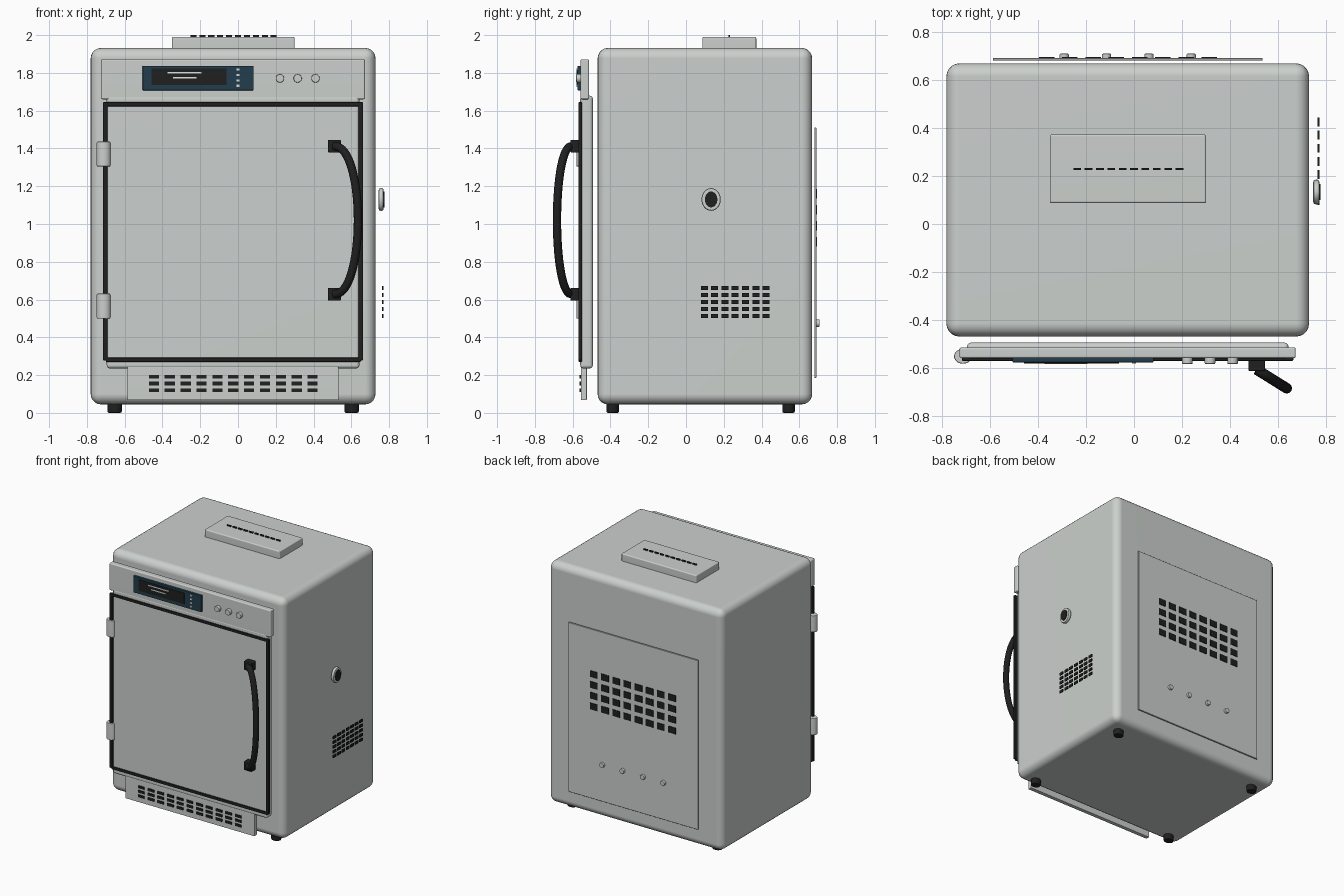
import bpy, bmesh, math
from mathutils import Matrix, Vector

cube = bpy.data.objects.get("Cube")
if cube:
    bpy.data.objects.remove(cube, do_unlink=True)


def material(name, rgb):
    m = bpy.data.materials.new(name)
    m.use_nodes = True
    col = (*rgb, 1)
    m.diffuse_color = col
    m.node_tree.nodes["Principled BSDF"].inputs["Base Color"].default_value = col
    return m


STEEL = material("steel grey", (0.60, 0.63, 0.61))
BLACK = material("black", (0.014, 0.014, 0.014))
TEAL = material("dark teal", (0.016, 0.047, 0.072))
WHITE = material("white", (0.75, 0.78, 0.78))


def finish(name, bm, mat, bevel=0.0, segments=3):
    if bevel:
        sharp = [e for e in bm.edges if e.calc_face_angle(0) > 1]
        bmesh.ops.bevel(bm, geom=sharp, offset=bevel, segments=segments,
                        profile=0.5, affect='EDGES', clamp_overlap=True)
    me = bpy.data.meshes.new(name)
    bm.to_mesh(me)
    bm.free()
    ob = bpy.data.objects.new(name, me)
    bpy.context.collection.objects.link(ob)
    me.materials.append(mat)
    bpy.ops.object.select_all(action='DESELECT')
    ob.select_set(True)
    bpy.context.view_layer.objects.active = ob
    bpy.ops.object.shade_smooth_by_angle(angle=math.radians(35))
    if bevel:
        ob.modifiers.new("weighted_normals", 'WEIGHTED_NORMAL').keep_sharp = True
    return ob


def add_box(bm, centre, size):
    bmesh.ops.create_cube(bm, size=1, matrix=Matrix.Translation(centre) @ Matrix.Diagonal((*size, 1)))


def box(name, xs, ys, zs, mat, bevel=0.0, segments=3):
    bm = bmesh.new()
    spans = (xs, ys, zs)
    add_box(bm, [(a + b) / 2 for a, b in spans], [b - a for a, b in spans])
    return finish(name, bm, mat, bevel, segments)


def slots(name, spans, counts, size, mat=BLACK):
    """Grid of small plates; spans run between first and last centres."""
    bm = bmesh.new()
    axes = [[a + (b - a) * i / max(n - 1, 1) for i in range(n)]
            for (a, b), n in zip(spans, counts)]
    for x in axes[0]:
        for y in axes[1]:
            for z in axes[2]:
                add_box(bm, (x, y, z), size)
    return finish(name, bm, mat)


def cylinder(name, centre, radii, depth, axis, mat, bevel=0.0):
    """Elliptical cylinder; radii are given along the two cross axes."""
    bm = bmesh.new()
    turn = {'X': Matrix.Rotation(math.pi / 2, 4, 'Y'),
            'Y': Matrix.Rotation(math.pi / 2, 4, 'X'),
            'Z': Matrix.Identity(4)}[axis]
    a, b = radii
    scale = {'X': (1, a, b), 'Y': (a, 1, b), 'Z': (a, b, 1)}[axis]
    bmesh.ops.create_cone(bm, cap_ends=True, segments=32, radius1=1, radius2=1, depth=depth,
                          matrix=Matrix.Translation(centre) @ Matrix.Diagonal((*scale, 1)) @ turn)
    return finish(name, bm, mat, bevel, 2)


# Cabinet and feet
box("cabinet", (-0.78, 0.728), (-0.468, 0.668), (0.045, 1.932), STEEL, 0.055, 5)
for side, x in (("right", -0.653), ("left", 0.602)):
    for end, y in (("front", -0.388), ("back", 0.543)):
        cylinder(f"{end}_{side}_foot", (x, y, 0.026), (0.038, 0.033), 0.052, 'Z', BLACK, 0.008)

# Top vent
box("top_vent_cover", (-0.35, 0.30), (0.087, 0.372), (1.925, 1.99), STEEL, 0.008)
slots("top_vent_slots", ((-0.236, 0.189), (0.229, 0.229), (1.992, 1.992)), (10, 1, 1),
      (0.032, 0.009, 0.016))

# Door with dark seal
box("door", (-0.695, 0.643), (-0.56, -0.493), (0.235, 1.68), STEEL, 0.018)
SEAL_Y = (-0.569, -0.55)
for side, x in (("right", -0.703), ("left", 0.65)):
    box(f"{side}_door_seal", (x - 0.012, x + 0.012), SEAL_Y, (0.278, 1.645), BLACK, 0.004, 2)
for end, z in (("top", 1.634), ("bottom", 0.281)):
    box(f"{end}_door_seal", (-0.7, 0.65), SEAL_Y, (z - 0.011, z + 0.011), BLACK, 0.004, 2)

# Hinges
for end, z in (("top", 1.37), ("bottom", 0.565)):
    cylinder(f"{end}_hinge", (-0.711, -0.55, z), (0.037, 0.031), 0.132, 'Z', STEEL, 0.006)

# Bowed handle leaning outwards, with two mounts
for end, z in (("top", 1.412), ("bottom", 0.628)):
    box(f"{end}_handle_mount", (0.476, 0.545), (-0.612, -0.555), (z - 0.034, z + 0.034), BLACK, 0.006)
curve = bpy.data.curves.new("handle", 'CURVE')
curve.dimensions = '3D'
curve.bevel_depth = 0.022
curve.bevel_resolution = 4
curve.use_fill_caps = True
spline = curve.splines.new('POLY')
STEPS = 32
spline.points.add(STEPS)
for i, p in enumerate(spline.points):
    t = math.pi * i / STEPS
    bow = math.sin(t) ** 0.9
    p.co = (0.51 + 0.125 * bow, -0.605 - 0.078 * bow, 1.02 + 0.392 * math.cos(t), 1)
spline.use_smooth = True
handle = bpy.data.objects.new("handle", curve)
bpy.context.collection.objects.link(handle)
curve.materials.append(BLACK)

# Control panel, display and buttons
box("control_panel", (-0.725, 0.672), (-0.558, -0.513), (1.66, 1.872), STEEL, 0.008)
box("display_frame", (-0.505, 0.082), (-0.575, -0.555), (1.708, 1.837), TEAL, 0.003, 2)
box("display_screen", (-0.457, -0.062), (-0.579, -0.574), (1.735, 1.822), BLACK)
for name, x0, x1, z in (("upper", -0.372, -0.193, 1.801), ("lower", -0.345, -0.22, 1.774)):
    box(f"{name}_screen_line", (x0, x1), (-0.581, -0.578), (z - 0.004, z + 0.004), WHITE)
slots("display_keys", ((0, 0), (-0.577, -0.577), (1.732, 1.818)), (1, 1, 4),
      (0.018, 0.005, 0.011), WHITE)
for i, x in enumerate((0.222, 0.316, 0.41)):
    cylinder(f"button_{i + 1}", (x, -0.568, 1.771), (0.022, 0.022), 0.028, 'Y', STEEL, 0.004)

# Lower front grille
box("lower_panel", (-0.585, 0.532), (-0.557, -0.525), (0.068, 0.245), STEEL, 0.004, 2)
slots("lower_panel_slots", ((-0.445, 0.395), (-0.56, -0.56), (0.12, 0.191)), (11, 1, 3),
      (0.054, 0.009, 0.019))

# Side port and side vent
cylinder("side_port_ring", (0.758, 0.133, 1.13), (0.051, 0.06), 0.026, 'X', STEEL, 0.009)
cylinder("side_port_hole", (0.771, 0.133, 1.13), (0.033, 0.042), 0.008, 'X', BLACK)
slots("side_vent_slots", ((0.767, 0.767), (0.097, 0.424), (0.512, 0.66)), (1, 7, 5),
      (0.007, 0.037, 0.021))

# Back panel, vent and screws
box("back_panel", (-0.587, 0.535), (0.679, 0.69), (0.185, 1.51), STEEL, 0.002, 1)
slots("back_vent_slots", ((-0.363, 0.313), (0.69, 0.69), (0.907, 1.16)), (8, 1, 4),
      (0.064, 0.009, 0.05))
for i in range(4):
    cylinder(f"back_screw_{i + 1}", (-0.29 + 0.176 * i, 0.697, 0.475), (0.019, 0.019),
             0.022, 'Y', STEEL, 0.004)
